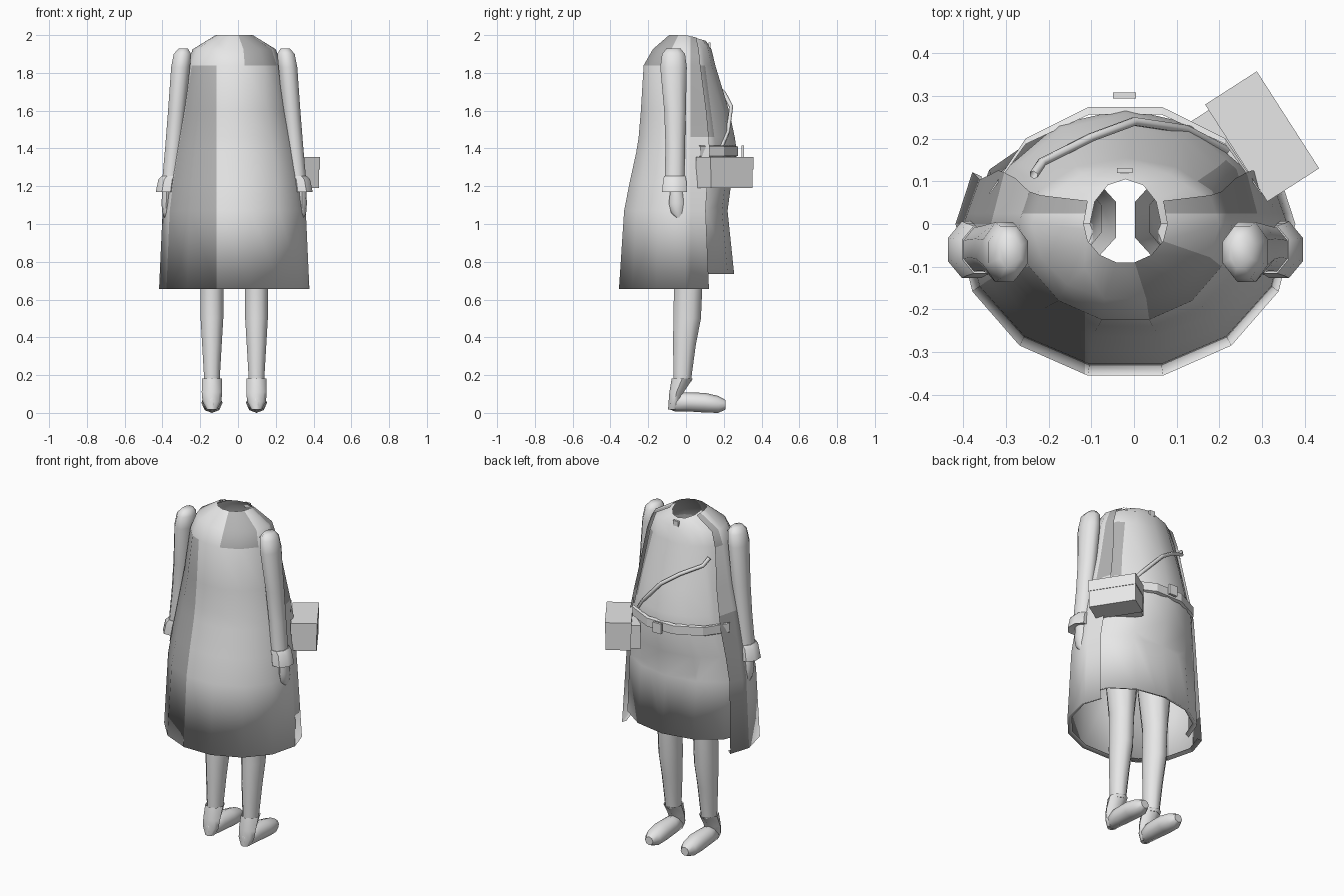
import bpy, bmesh
from math import sin, cos, pi, radians
from mathutils import Matrix

if "Cube" in bpy.data.objects:
    bpy.data.objects.remove(bpy.data.objects["Cube"])

CX = -0.02  # middle of the figure


def material(name, v):
    m = bpy.data.materials.new(name)
    m.use_nodes = True
    m.diffuse_color = (v, v, v, 1)
    m.node_tree.nodes["Principled BSDF"].inputs["Base Color"].default_value = (v, v, v, 1)
    return m


light = material("light grey", 0.8)
dark = material("dark grey patch", 0.45)


def finish(name, bm, smooth=True, angle=None):
    me = bpy.data.meshes.new(name)
    bm.to_mesh(me)
    bm.free()
    me.materials.append(light)
    ob = bpy.data.objects.new(name, me)
    bpy.context.collection.objects.link(ob)
    for p in me.polygons:
        p.use_smooth = smooth
    if angle:
        bpy.ops.object.select_all(action='DESELECT')
        ob.select_set(True)
        bpy.context.view_layer.objects.active = ob
        bpy.ops.object.shade_smooth_by_angle(angle=radians(angle))
    return ob


def loft(rings, closed=True, caps=True):
    """Join rings of points with quads, optionally capping both ends."""
    bm = bmesh.new()
    rows = [[bm.verts.new(p) for p in r] for r in rings]
    n = len(rows[0])
    for a, b in zip(rows, rows[1:]):
        for j in range(n if closed else n - 1):
            k = (j + 1) % n
            bm.faces.new((a[j], b[j], b[k], a[k]))
    if caps:
        bm.faces.new(rows[0])
        bm.faces.new(rows[-1])
        bmesh.ops.recalc_face_normals(bm, faces=bm.faces)
    return bm


# Garment profile: height, half width, depth behind, depth in front
PROFILE = [
    (2.00, .098, .092, .105), (1.925, .22, .18, .135), (1.84, .25, .23, .155),
    (1.60, .287, .245, .228), (1.46, .315, .257, .258), (1.38, .33, .27, .27),
    (1.22, .358, .306, .24), (1.07, .379, .336, .22),
]


def body_ring(row, start, end, segs, dx=0.0, dy=0.0, drop=0.0):
    z, hx, back, front = row
    pts = []
    for i in range(segs + 1):
        t = radians(start + (end - start) * i / segs)
        d = back if cos(t) > 0 else front + dy
        pts.append((CX + (hx + dx) * sin(t), -d * cos(t), z + drop * min(0, cos(t))))
    return pts


def garment(rows, start, end, segs, dx, dy):
    z, hx, back, front = rows[-1]
    rows = rows + [(z + .01, hx - .025, back - .025, front - .025)]  # turned hem
    rings = [body_ring(r, start, end, segs, dx, dy, .03 if r[0] > 1.98 else 0) for r in rows]
    return loft(rings, closed=False, caps=False)


def cut(bm, co, normal):
    bmesh.ops.bisect_plane(bm, geom=bm.verts[:] + bm.edges[:] + bm.faces[:],
                           plane_co=co, plane_no=normal)


def paint(name, bm, rule):
    for f in bm.faces:
        f.material_index = int(rule(f.calc_center_median()))
    finish(name, bm).data.materials.append(dark)


# Patched coat, open at the chest
PANEL_X, FRONT_Y = -.115, .025
edge = 180 * 9 / 14
bm = garment(PROFILE + [(.657, .398, .364, .26)], -edge, edge, 9, 0, .02)
cut(bm, (PANEL_X, 0, 0), (1, 0, 0))
cut(bm, (0, FRONT_Y, 0), (0, 1, 0))


def coat_patch(c):
    x, y, z = c.x - CX, c.y, c.z
    behind = y < -.43 * abs(x)
    if behind and c.x < PANEL_X and z < 1.84:
        return True                      # long back panel
    if behind and x > .03 and z > 1.84:
        return True                      # shoulder panel
    if y > FRONT_Y and (z > 1.84 or (x > 0 and z > 1.46)):
        return True                      # upper panels along the opening
    return y > 0 and x < 0 and z < 1.46  # lower panel along the opening


paint("coat", bm, coat_patch)

# Dress front inside the coat, with one chest patch
bm = garment(PROFILE + [(.735, .383, .335, .255)], 90, 270, 6, -.015, 0)
SLOPE = .13
cut(bm, (0, .15, 1.46), (0, 1, SLOPE))
paint("dress_front", bm, lambda c: c.x > 0 and 1.46 < c.z < 1.84
      and c.y + SLOPE * (c.z - 1.46) < .15)

# Belt across the front
belt = [body_ring((z, .33, .265, f), 105, 255, 5, 0, 0)
        for z, f in ((1.415, .265), (1.41, .284), (1.36, .284), (1.355, .265))]
finish("belt", loft(belt, closed=False, caps=False), False)


def box(name, center, size, turn=0.0):
    bm = bmesh.new()
    bmesh.ops.create_cube(bm, size=1)
    m = Matrix.Translation(center) @ Matrix.Rotation(radians(turn), 4, 'Z') @ Matrix.Diagonal((*size, 1))
    bmesh.ops.transform(bm, matrix=m, verts=bm.verts)
    return finish(name, bm, False)


box("belt_buckle", (-.022, .301, 1.386), (.054, .014, .06))
box("neck_button", (-.022, .125, 1.945), (.036, .012, .03))

# Hip bag with lid and belt loop
TURN = -57.3
box("bag", (.30, .205, 1.265), (.264, .138, .15), TURN)
box("bag_lid", (.30, .205, 1.322), (.27, .144, .066), TURN)
box("bag_loop", (.205, .185, 1.265), (.17, .06, .14), TURN)

# Shoulder strap
curve = bpy.data.curves.new("strap", 'CURVE')
curve.dimensions = '3D'
curve.bevel_depth = .011
curve.bevel_resolution = 1
path = [(-.235, .115, 1.79), (-.215, .145, 1.75), (-.10, .203, 1.69), (0, .24, 1.62),
        (.12, .222, 1.49), (.215, .172, 1.37)]
spline = curve.splines.new('POLY')
spline.points.add(len(path) - 1)
for p, co in zip(spline.points, path):
    p.co = (*co, 1)
curve.materials.append(light)
bpy.context.collection.objects.link(bpy.data.objects.new("shoulder_strap", curve))


def upright(rows, side, turn=0.0, n=8):
    """Rings around a vertical limb: x, y, z, x radius, y radius."""
    angles = [2 * pi * i / n + turn for i in range(n)]
    return [[(CX + side * x + rx * cos(a), y + ry * sin(a), z) for a in angles]
            for x, y, z, rx, ry in rows]


SLEEVE = [(.27, -.066, 1.93, .026, .04), (.274, -.066, 1.90, .05, .066),
          (.284, -.066, 1.83, .054, .076), (.304, -.058, 1.60, .05, .062),
          (.32, -.057, 1.42, .048, .056), (.337, -.06, 1.25, .046, .056)]
CUFF = [(.336, -.06, 1.255, .05, .06), (.35, -.06, 1.235, .056, .066),
        (.36, -.06, 1.17, .06, .072), (.36, -.06, 1.18, .04, .05)]
HAND = [(.356, -.055, 1.22, .022, .03), (.358, -.05, 1.16, .024, .035),
        (.36, -.048, 1.11, .025, .043), (.36, -.045, 1.06, .021, .034),
        (.358, -.035, 1.03, .012, .02)]
LEG = [(.115, .01, 1.0, .1, .11), (.118, .012, .68, .067, .081),
       (.118, .006, .50, .065, .079), (.118, -.008, .36, .056, .065),
       (.118, -.02, .17, .044, .05)]
SHOE_TOP = [(.118, -.018, .165, .042, .045), (.118, -.02, .182, .053, .056),
            (.118, -.05, .11, .054, .038), (.118, -.06, .06, .05, .032),
            (.118, -.065, .018, .026, .03)]
# Shoe sections along its length: y, half width, bottom, top
SHOE = [(-.09, .01, .02, .08), (-.06, .042, .008, .11), (.01, .052, .008, .108),
        (.10, .056, .002, .106), (.17, .05, 0, .09), (.21, .026, .018, .068)]

for side, word in ((1, "left"), (-1, "right")):
    finish(word + "_sleeve", loft(upright(SLEEVE, side, pi / 8)), angle=60)
    finish(word + "_cuff", loft(upright(CUFF, side, pi / 8)), angle=40)
    finish(word + "_hand", loft(upright(HAND, side)), angle=60)
    finish(word + "_leg", loft(upright(LEG, side, pi / 8), caps=False), angle=60)
    finish(word + "_shoe_top", loft(upright(SHOE_TOP, side)), angle=50)
    rings = [[(CX + side * .118 + w * cos(2 * pi * i / 8), y,
               (lo + hi) / 2 + (hi - lo) / 2 * sin(2 * pi * i / 8)) for i in range(8)]
             for y, w, lo, hi in SHOE]
    finish(word + "_shoe", loft(rings), angle=50)
